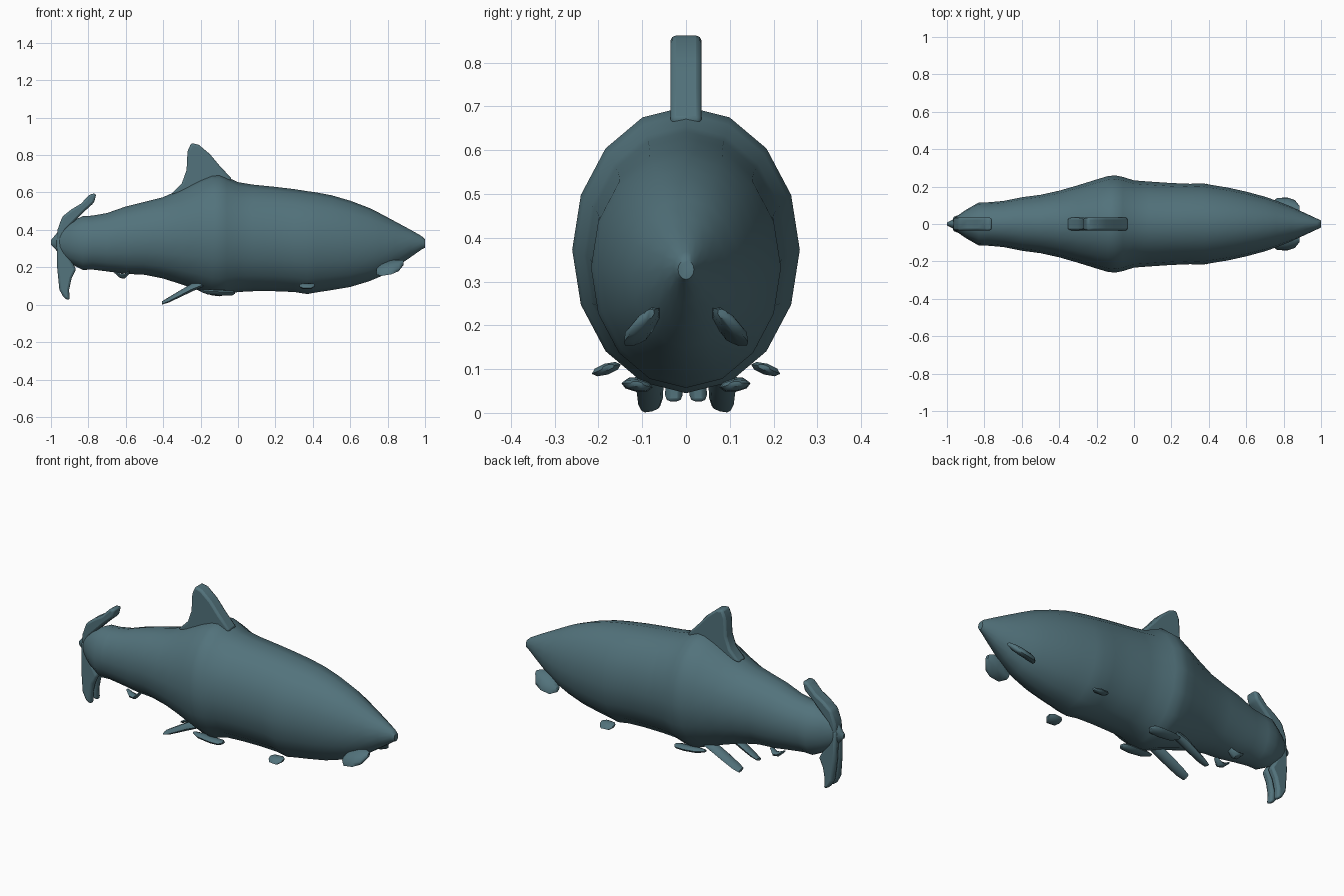
import bpy, bmesh, math

cube = bpy.data.objects.get("Cube")
if cube:
    bpy.data.objects.remove(cube, do_unlink=True)

skin = bpy.data.materials.new("slate teal skin")
skin.use_nodes = True
COLOUR = (0.085, 0.17, 0.2, 1)
skin.diffuse_color = COLOUR
skin.node_tree.nodes["Principled BSDF"].inputs["Base Color"].default_value = COLOUR


def finish(name, bm, angle):
    bmesh.ops.recalc_face_normals(bm, faces=bm.faces)
    mesh = bpy.data.meshes.new(name)
    bm.to_mesh(mesh)
    bm.free()
    mesh.materials.append(skin)
    ob = bpy.data.objects.new(name, mesh)
    bpy.context.collection.objects.link(ob)
    bpy.ops.object.select_all(action="DESELECT")
    ob.select_set(True)
    bpy.context.view_layer.objects.active = ob
    bpy.ops.object.shade_smooth_by_angle(angle=math.radians(angle))
    return ob


def loft(name, stations, sides, tilt=0, side=1):
    """Skin ellipses along x; a station is x, y, z, half width, half height."""
    bm = bmesh.new()
    rings = []
    c, s = math.cos(math.radians(tilt)), math.sin(math.radians(tilt))
    for x, y, z, w, h in stations:
        ring = []
        for i in range(sides):
            a = math.tau * i / sides
            u, v = w * math.sin(a), h * math.cos(a)
            ring.append(bm.verts.new((x, side * (y + u * c - v * s), z + u * s + v * c)))
        rings.append(ring)
    for r, q in zip(rings, rings[1:]):
        for i in range(sides):
            j = (i + 1) % sides
            bm.faces.new((r[i], r[j], q[j], q[i]))
    bm.faces.new(rings[0])
    bm.faces.new(rings[-1])
    return finish(name, bm, 50)


def plate(name, outline, y0, y1, spread=0):
    """Rounded slab with an x-z outline; spread pushes low points outwards."""
    bm = bmesh.new()
    top = max(z for x, z in outline)
    sides = [[bm.verts.new((x, y + spread * (top - z), z)) for x, z in outline]
             for y in (y0, y1)]
    for ring in sides:
        bm.faces.new(ring)
    n = len(outline)
    for i in range(n):
        j = (i + 1) % n
        bm.faces.new((sides[0][i], sides[0][j], sides[1][j], sides[1][i]))
    ob = finish(name, bm, 45)
    bev = ob.modifiers.new("rounded rim", "BEVEL")
    bev.width = 0.012
    bev.segments = 2
    return ob


# Body: x, half width, underside, back
profile = [(-1, .008, .32, .345), (-.975, .02, .295, .375), (-.95, .04, .262, .405),
           (-.9, .075, .222, .44), (-.83, .115, .186, .474), (-.78, .116, .188, .476),
           (-.7, .123, .178, .49), (-.6, .143, .165, .525), (-.5, .156, .16, .55),
           (-.4, .178, .14, .575), (-.3, .207, .108, .62), (-.2, .238, .072, .672),
           (-.14, .256, .05, .696), (-.1, .26, .045, .7), (-.06, .252, .053, .683),
           (0, .233, .068, .655), (.08, .227, .072, .642), (.2, .219, .072, .63),
           (.3, .215, .068, .618), (.37, .217, .057, .607), (.42, .208, .066, .6),
           (.5, .195, .078, .585), (.6, .173, .095, .556), (.7, .146, .125, .518),
           (.76, .125, .15, .488), (.84, .093, .198, .445), (.92, .056, .252, .402),
           (.98, .028, .294, .368), (1, .018, .305, .35)]
loft("body", [(x, 0, (lo + hi) / 2, w, (hi - lo) / 2) for x, w, lo, hi in profile], 16)

# Centre fins
plate("dorsal_fin", [(-.36, .59), (-.3, .65), (-.275, .72), (-.27, .82), (-.25, .865),
                     (-.21, .855), (-.15, .805), (-.1, .745), (-.03, .67), (-.1, .6)], -.035, .035)
plate("upper_tail_fin", [(-.97, .3), (-.965, .4), (-.94, .47), (-.89, .51), (-.84, .54),
                         (-.79, .592), (-.757, .595), (-.77, .545), (-.82, .5),
                         (-.87, .45), (-.92, .4), (-.94, .3)], -.035, .035)

# Lower tail fin: two lobes spreading from the tail root
lobe = [(-.97, .36), (-.967, .2), (-.955, .08), (-.93, .035), (-.9, .022), (-.903, .08),
        (-.89, .14), (-.865, .19), (-.9, .25), (-.945, .36)]
plate("left_lower_tail_lobe", lobe, -.005, .035, .04)
plate("right_lower_tail_lobe", lobe, .005, -.035, -.04)

# Paired fins
for label, side in (("left", 1), ("right", -1)):
    loft(label + "_pectoral_fin",
         [(-.405, .08, .01, .022, .007), (-.37, .081, .026, .029, .013),
          (-.31, .082, .058, .032, .018), (-.25, .084, .09, .033, .022),
          (-.17, .085, .12, .025, .016)], 8, -15, side)
    loft(label + "_belly_pad",
         [(-.2, .11, .075, .012, .006), (-.16, .11, .068, .03, .014),
          (-.08, .112, .063, .036, .015), (-.03, .112, .063, .033, .013),
          (-.015, .112, .066, .015, .006)], 8, 8, side)
    loft(label + "_side_fin",
         [(.33, .18, .102, .015, .006), (.345, .182, .1, .032, .012),
          (.39, .182, .1, .035, .013), (.41, .178, .104, .015, .006)], 8, -18, side)
    loft(label + "_chin_fin",
         [(.74, .1, .175, .02, .012), (.765, .102, .187, .05, .019),
          (.82, .1, .2, .056, .02), (.86, .095, .21, .045, .017),
          (.885, .085, .225, .015, .01)], 8, -42, side)
    loft(label + "_rear_belly_fin",
         [(-.66, .055, .175, .01, .006), (-.63, .06, .155, .026, .013),
          (-.605, .06, .152, .026, .013), (-.58, .055, .175, .015, .008)], 8, 10, side)
